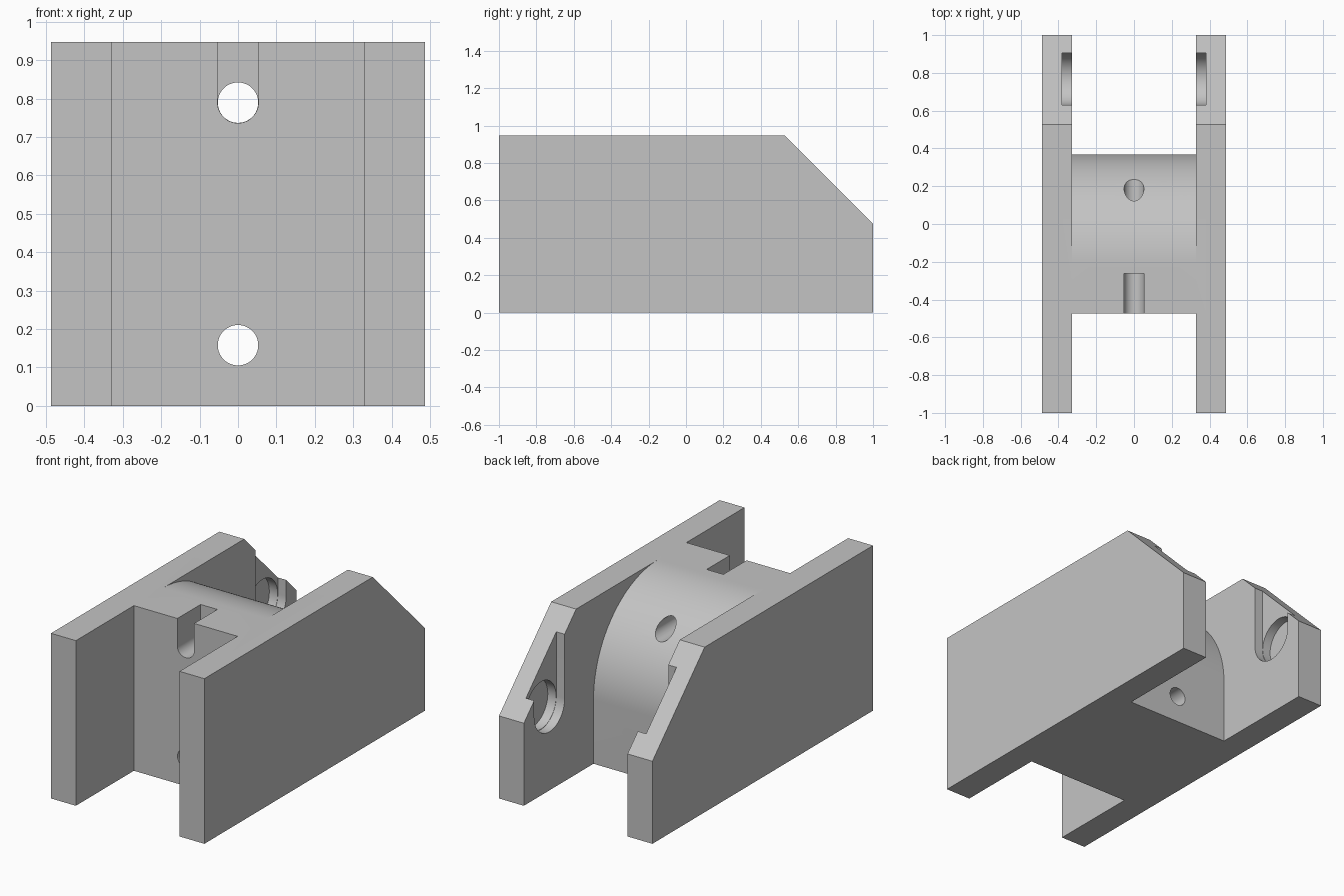
import bpy, bmesh, math
from mathutils import Vector

cube = bpy.data.objects.get("Cube")
if cube:
    bpy.data.objects.remove(cube, do_unlink=True)

U = 1 / 19            # module size: the body is 38 modules long
HALF_W, INNER, TOP = 9.25, 6.25, 18

grey = bpy.data.materials.new("plain_grey")
grey.use_nodes = True
colour = (0.55, 0.55, 0.55, 1)
grey.diffuse_color = colour
grey.node_tree.nodes["Principled BSDF"].inputs["Base Color"].default_value = colour


def arc(cx, cy, r, start, end, steps):
    """Points along an arc, angles in degrees."""
    angles = [math.radians(start + (end - start) * i / steps) for i in range(steps + 1)]
    return [(cx + r * math.cos(a), cy + r * math.sin(a)) for a in angles]


def prism(name, profile, axis, low, high):
    """Extrude a profile along x (profile is y,z) or y (profile is x,z)."""
    bm = bmesh.new()
    place = (lambda p: (low, p[0], p[1])) if axis == "x" else (lambda p: (p[0], low, p[1]))
    face = bm.faces.new([bm.verts.new(Vector(place(p)) * U) for p in profile])
    moved = bmesh.ops.extrude_face_region(bm, geom=[face])["geom"]
    shift = Vector((1, 0, 0) if axis == "x" else (0, 1, 0)) * (high - low) * U
    bmesh.ops.translate(bm, vec=shift, verts=[g for g in moved if isinstance(g, bmesh.types.BMVert)])
    bmesh.ops.recalc_face_normals(bm, faces=bm.faces)
    mesh = bpy.data.meshes.new(name)
    bm.to_mesh(mesh)
    bm.free()
    mesh.materials.append(grey)
    obj = bpy.data.objects.new(name, mesh)
    bpy.context.collection.objects.link(obj)
    return obj


def circle(cx, cy, r):
    return arc(cx, cy, r, 0, 360, 48)[:-1]


def u_slot(cx, cy, r):
    """Round-bottomed slot, open above the body."""
    return arc(cx, cy, r, 180, 360, 24) + [(cx + r, TOP + 2), (cx - r, TOP + 2)]


# Outer block with a chamfered back
body = prism("bracket_body", [(-19, 0), (19, 0), (19, 9), (10, TOP), (-19, TOP)],
             "x", -HALF_W, HALF_W)

# Gaps in front of and behind the rounded crosspiece
cutters = [
    prism("front_gap", [(-20, -1), (-9, -1), (-9, 20), (-20, 20)], "x", -INNER, INNER),
    prism("back_gap", [(7, -1)] + arc(-4, 7, 11, 0, 90, 40) + [(-4, 20), (20, 20), (20, -1)],
          "x", -INNER, INNER),
    # Drop-in slot and bolt holes through the crosspiece
    prism("nut_slot", u_slot(0, 15, 1.01), "y", -10, -5),
    prism("upper_hole", circle(0, 15, 1), "y", -5.5, 9),
    prism("lower_hole", circle(0, 3, 1), "y", -10, 9),
]

# Pin slots with deeper round seats on the inner side of both plates
for side, s in (("left", 1), ("right", -1)):
    for part, shape, depth in (("pin_slot", u_slot(14.6, 9, 2.62), 1),
                               ("pin_seat", circle(14.6, 9, 2.58), 2)):
        ends = sorted((s * (INNER - 0.5), s * (INNER + depth)))
        cutters.append(prism(f"{side}_{part}", shape, "x", *ends))

for cutter in cutters:
    cutter.hide_render = True
    mod = body.modifiers.new(cutter.name, "BOOLEAN")
    mod.operation, mod.solver, mod.object = "DIFFERENCE", "EXACT", cutter

# Bake the cuts and drop the cutters
graph = bpy.context.evaluated_depsgraph_get()
baked = bpy.data.meshes.new_from_object(body.evaluated_get(graph))
body.modifiers.clear()
body.data = baked
for cutter in cutters:
    bpy.data.objects.remove(cutter, do_unlink=True)

bpy.ops.object.select_all(action="DESELECT")
body.select_set(True)
bpy.context.view_layer.objects.active = body
bpy.ops.object.shade_smooth_by_angle(angle=math.radians(30))
